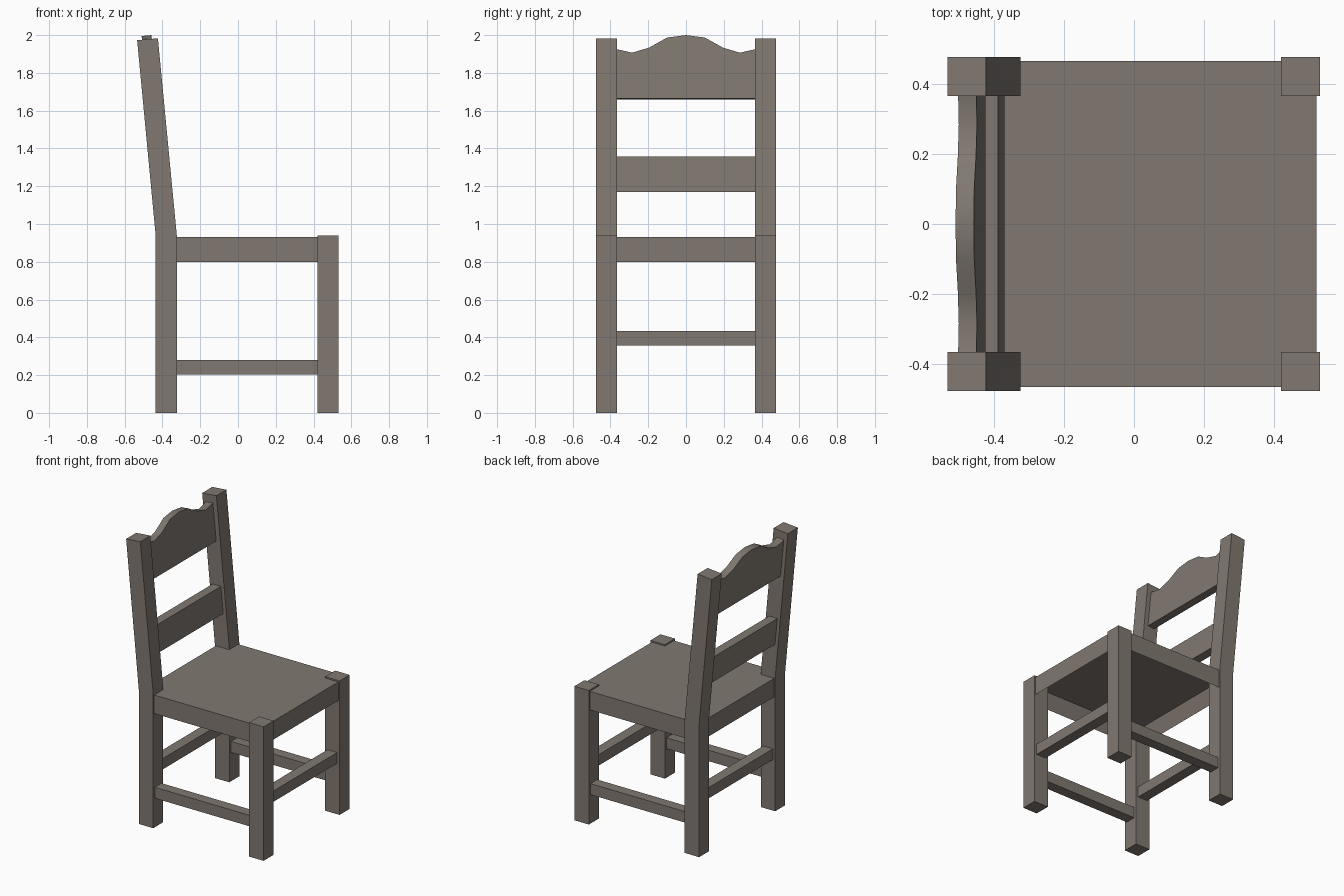
import bpy, bmesh, math

if "Cube" in bpy.data.objects:
    bpy.data.objects.remove(bpy.data.objects["Cube"])

wood = bpy.data.materials.new("grey brown wood")
wood.diffuse_color = (0.22, 0.19, 0.165, 1)
wood.use_nodes = True
wood.node_tree.nodes["Principled BSDF"].inputs["Base Color"].default_value = wood.diffuse_color


def finish(bm, name):
    bmesh.ops.recalc_face_normals(bm, faces=bm.faces)
    me = bpy.data.meshes.new(name)
    bm.to_mesh(me)
    bm.free()
    me.materials.append(wood)
    ob = bpy.data.objects.new(name, me)
    bpy.context.collection.objects.link(ob)
    return ob


def loft(name, rings):
    """Join matching point rings into a closed solid."""
    bm = bmesh.new()
    vs = [[bm.verts.new(p) for p in r] for r in rings]
    n = len(rings[0])
    for a, b in zip(vs, vs[1:]):
        for i in range(n):
            j = (i + 1) % n
            bm.faces.new((a[i], a[j], b[j], b[i]))
    bm.faces.new(vs[0])
    bm.faces.new(vs[-1])
    return finish(bm, name)


def rect(x0, x1, y0, y1, z0, z1=None):
    """Rectangle ring; z may differ at the two x sides."""
    z1 = z0 if z1 is None else z1
    return [(x0, y0, z0), (x1, y0, z1), (x1, y1, z1), (x0, y1, z0)]


def box(name, x0, x1, y0, y1, z0, z1):
    return loft(name, [rect(x0, x1, y0, y1, z0), rect(x0, x1, y0, y1, z1)])


def lean(z):
    """Centre x of the leaning back posts at height z."""
    return -0.38 - 0.0985 * (z - 0.94)


# Legs and side stretchers, one set per side
for s, side in ((-1, "near"), (1, "far")):
    y0, y1 = sorted((s * 0.366, s * 0.477))
    box("front_leg_" + side, 0.42, 0.532, y0, y1, 0, 0.94)
    loft("back_post_" + side, [
        rect(-0.436, -0.324, y0, y1, 0),
        rect(-0.436, -0.324, y0, y1, 0.94),
        rect(-0.534, -0.424, y0, y1, 1.973, 1.983)])
    y0, y1 = sorted((s * 0.384, s * 0.459))
    box("side_stretcher_" + side, -0.33, 0.425, y0, y1, 0.203, 0.28)

# Front and back stretchers
for x, part in ((0.476, "front"), (-0.38, "back")):
    box(part + "_stretcher", x - 0.0375, x + 0.0375, -0.37, 0.37, 0.357, 0.433)

# Seat with rails hanging below: box whose underside is inset and pushed up
bm = bmesh.new()
bmesh.ops.create_cube(bm, size=1)
for v in bm.verts:
    v.co = (0.047 + v.co.x * 0.95, v.co.y * 0.932, 0.865 + v.co.z * 0.13)
under = min(bm.faces, key=lambda f: f.calc_center_median().z)
bmesh.ops.inset_region(bm, faces=[under], thickness=0.055)
for v in under.verts:
    v.co.z += 0.1
finish(bm, "seat")

# Middle back slat, following the lean
loft("back_slat", [rect(lean(z) - 0.032, lean(z) + 0.032, -0.37, 0.37, z)
                   for z in (1.17, 1.357)])

# Crest rail with a wavy top edge
wave = [(0.37, 1.926), (0.285, 1.907), (0.195, 1.934), (0.1, 1.987), (0, 2.0)]
wave = [(-y, z) for y, z in wave] + [(y, z) for y, z in wave[-2::-1]]
rings = []
for y, z in wave:
    rings.append([(lean(zz) + d, y, zz + d * 0.095 - (0.0025 if zz > 1.7 else 0))
                  for zz, d in ((1.662, -0.026), (1.662, 0.026), (z, 0.026), (z, -0.026))])
crest = loft("crest_rail", rings)
crest.data.shade_smooth()
crest.data.set_sharp_from_angle(angle=math.radians(40))
